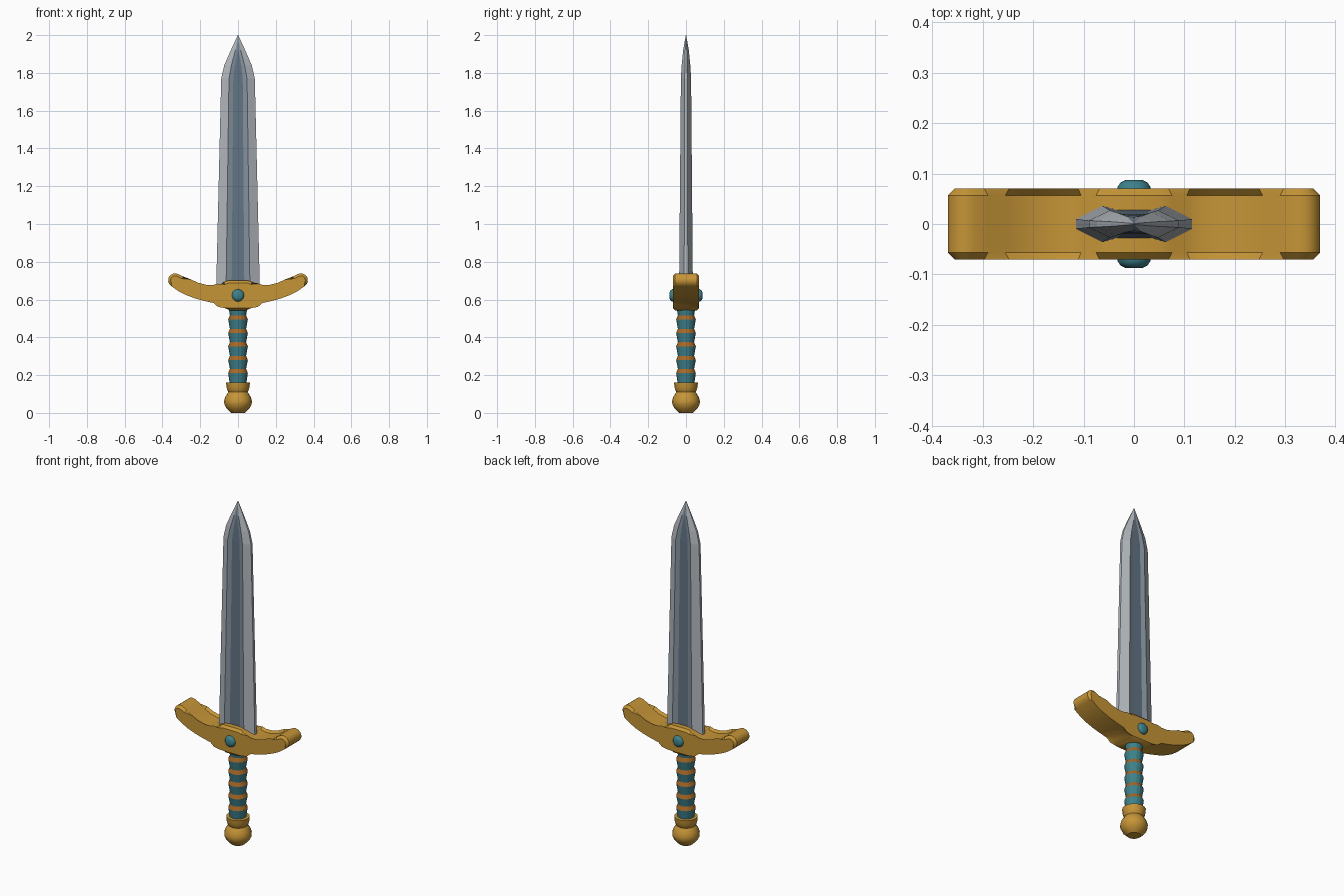
import bpy, bmesh, math

if "Cube" in bpy.data.objects:
    bpy.data.objects.remove(bpy.data.objects["Cube"])


def material(name, srgb):
    m = bpy.data.materials.new(name)
    m.diffuse_color = [(c / 255 / 12.92 if c < 11 else ((c / 255 + 0.055) / 1.055) ** 2.4)
                       for c in srgb] + [1]
    m.use_nodes = True
    m.node_tree.nodes["Principled BSDF"].inputs["Base Color"].default_value = m.diffuse_color
    return m


gold = material("gold", (198, 149, 55))
brown = material("brown_leather", (166, 104, 38))
teal = material("teal", (62, 130, 140))
steel = material("light_steel", (178, 184, 190))
mid_steel = material("mid_steel", (132, 145, 157))
dark_steel = material("dark_steel", (98, 116, 133))


def finish(name, bm, mats, smooth=None):
    bmesh.ops.remove_doubles(bm, verts=bm.verts, dist=0.0003)
    bmesh.ops.recalc_face_normals(bm, faces=bm.faces)
    me = bpy.data.meshes.new(name)
    bm.to_mesh(me)
    bm.free()
    for m in mats:
        me.materials.append(m)
    ob = bpy.data.objects.new(name, me)
    bpy.context.collection.objects.link(ob)
    if smooth:
        bpy.ops.object.select_all(action='DESELECT')
        ob.select_set(True)
        bpy.context.view_layer.objects.active = ob
        bpy.ops.object.shade_smooth_by_angle(angle=math.radians(smooth))
    return ob


def loft(rings, slot):
    """Skin closed rings; slot(ring, side) gives the material index."""
    bm = bmesh.new()
    rows = [[bm.verts.new(p) for p in r] for r in rings]
    n = len(rows[0])
    for j in range(len(rows) - 1):
        for i in range(n):
            k = (i + 1) % n
            f = bm.faces.new((rows[j][i], rows[j][k], rows[j + 1][k], rows[j + 1][i]))
            f.material_index = slot(j, i)
    bm.faces.new(rows[0])
    bm.faces.new(rows[-1])
    return bm


def lathe(name, profile, mats, slot=lambda j, i: 0, sides=16, smooth=35):
    rings = [[(r * math.cos(2 * math.pi * i / sides), r * math.sin(2 * math.pi * i / sides), z)
              for i in range(sides)] for r, z in profile]
    return finish(name, loft(rings, slot), mats, smooth)


# Blade: height, half width, edge, ridge x, ridge y, fuller x, fuller y
stations = [
    (0.60, 0.117, 0.010, 0.064, 0.037, 0.034, 0.028),
    (1.77, 0.089, 0.007, 0.048, 0.027, 0.025, 0.020),
    (1.84, 0.073, 0.006, 0.035, 0.023, 0.017, 0.018),
    (1.92, 0.038, 0.004, 0.014, 0.015, 0.002, 0.014),
    (2.00, 0.001, 0.001, 0.0005, 0.001, 0.0002, 0.001),
]
rings = []
for z, w, e, rx, ry, fx, fy in stations:
    half = [(w, e), (rx, ry), (fx, fy), (-fx, fy), (-rx, ry), (-w, e)]
    rings.append([(x, y, z) for x, y in half] + [(-x, -y, z) for x, y in half])
finish("blade", loft(rings, lambda j, i: (0, 1, 2, 1, 0, 0)[i % 6]),
       [steel, mid_steel, dark_steel])

# Crossguard: mirrored side outline with a rounded tip
upper = [(0.055, 0.70), (0.075, 0.692), (0.105, 0.672), (0.13, 0.664), (0.17, 0.665),
         (0.215, 0.676), (0.255, 0.695), (0.29, 0.722)]
tip = [(0.333 + 0.037 * math.cos(math.radians(a)), 0.702 + 0.037 * math.sin(math.radians(a)))
       for a in range(115, -61, -25)]
lower = [(0.315, 0.644), (0.275, 0.624), (0.23, 0.607), (0.18, 0.593), (0.13, 0.582),
         (0.10, 0.573), (0.07, 0.555), (0.04, 0.542)]
right = upper + tip + lower
outline = right + [(-x, z) for x, z in reversed(right)]
bm = loft([[(x, y, z) for x, z in outline] for y in (-0.07, 0.07)], lambda j, i: 0)
rim = [e for e in bm.edges if abs(e.verts[0].co.y - e.verts[1].co.y) < 0.01]
bmesh.ops.bevel(bm, geom=rim, offset=0.013, segments=1, affect='EDGES')
finish("crossguard", bm, [gold], 30)

# Gems on both faces of the guard
for name, s in (("front_gem", -1), ("back_gem", 1)):
    gem = lathe(name, [(0.033, 0.06), (0.033, 0.073), (0.027, 0.082), (0.017, 0.087)],
                [teal], sides=12, smooth=40)
    gem.rotation_euler.x = -s * math.pi / 2
    gem.location.z = 0.622

# Grip: flared segments, each topped by a sloping leather band
profile = [(0.043, 0.15)]
for z in (0.222, 0.291, 0.363, 0.434, 0.505):
    profile += [(0.052, z - 0.011), (0.043, z + 0.011)]
profile += [(0.05, 0.56)]
lathe("grip", profile, [teal, brown], lambda j, i: j % 2, smooth=20)

# Collar and pommel
lathe("collar", [(0.048, 0.105), (0.055, 0.117), (0.061, 0.135), (0.063, 0.16), (0.045, 0.161)],
      [gold])
lathe("pommel", [(0.035, 0.0), (0.046, 0.009), (0.062, 0.025), (0.072, 0.045), (0.074, 0.062),
                 (0.068, 0.083), (0.057, 0.102), (0.048, 0.113)], [gold])
